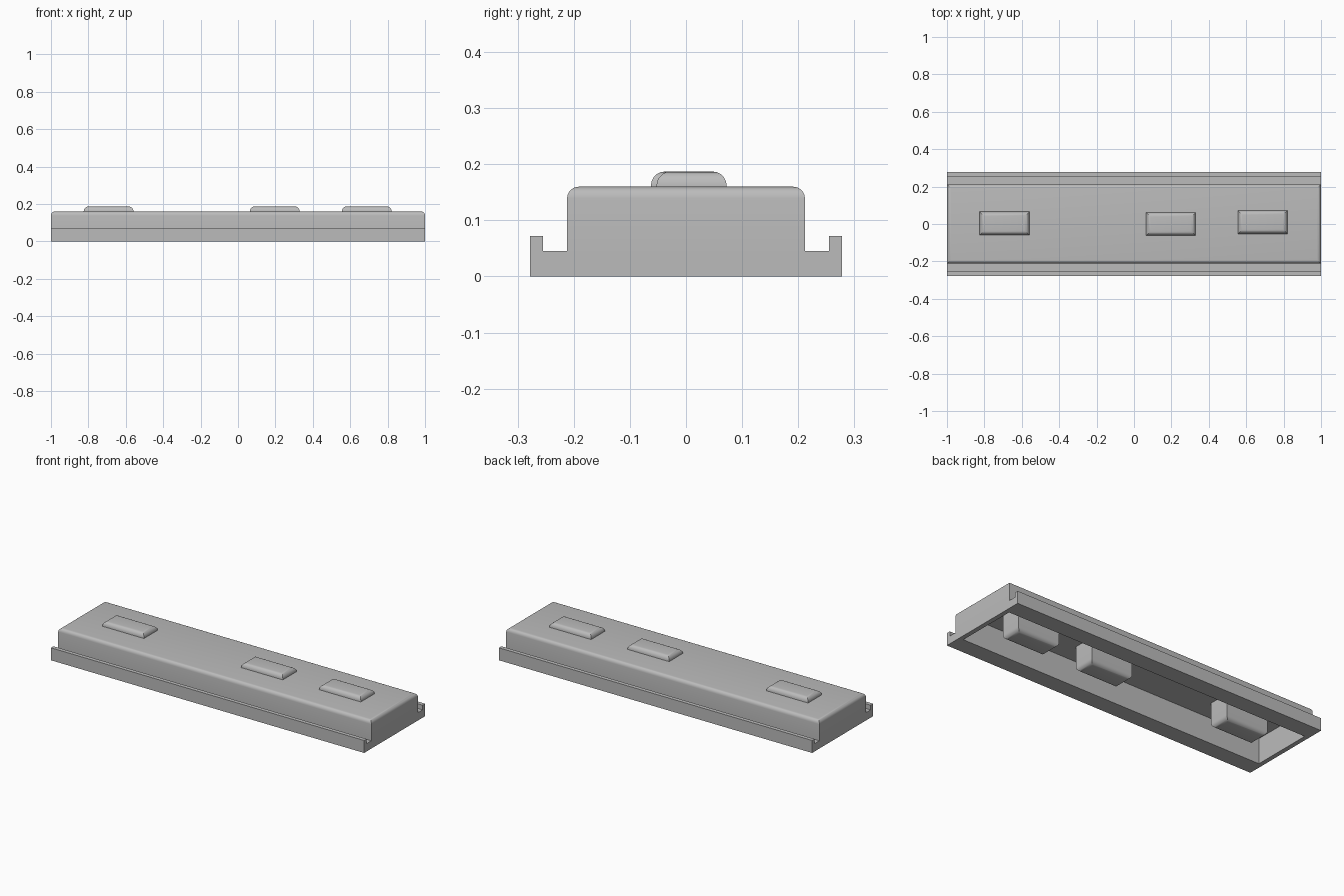
import bpy, bmesh

if "Cube" in bpy.data.objects:
    bpy.data.objects.remove(bpy.data.objects["Cube"])

grey = bpy.data.materials.new("plain grey")
grey.diffuse_color = (0.5, 0.5, 0.5, 1)
grey.use_nodes = True
grey.node_tree.nodes["Principled BSDF"].inputs["Base Color"].default_value = grey.diffuse_color


def finish(name, bm, material=grey):
    bmesh.ops.recalc_face_normals(bm, faces=bm.faces[:])
    mesh = bpy.data.meshes.new(name)
    bm.to_mesh(mesh)
    bm.free()
    obj = bpy.data.objects.new(name, mesh)
    bpy.context.collection.objects.link(obj)
    if material:
        mesh.materials.append(material)
    return obj


def smooth(obj):
    bpy.ops.object.select_all(action='DESELECT')
    obj.select_set(True)
    bpy.context.view_layer.objects.active = obj
    bpy.ops.object.shade_smooth_by_angle(angle=0.6)


def box_bmesh(x0, x1, y0, y1, z0, z1):
    bm = bmesh.new()
    bmesh.ops.create_cube(bm, size=1)
    for v in bm.verts:
        v.co = (x1 if v.co.x > 0 else x0,
                y1 if v.co.y > 0 else y0,
                z1 if v.co.z > 0 else z0)
    return bm


# Tray: mirrored half profile with side channels, extruded along x
half = [(0.278, 0), (0.278, 0.072), (0.255, 0.072),
        (0.255, 0.045), (0.212, 0.045), (0.212, 0.16)]
profile = half + [(-y, z) for y, z in reversed(half)]
bm = bmesh.new()
face = bm.faces.new([bm.verts.new((-1, y, z)) for y, z in profile])
ext = bmesh.ops.extrude_face_region(bm, geom=[face])
moved = [g for g in ext["geom"] if isinstance(g, bmesh.types.BMVert)]
bmesh.ops.translate(bm, verts=moved, vec=(2, 0, 0))
bmesh.ops.recalc_face_normals(bm, faces=bm.faces[:])

# Rounded rim around the raised top
rim = [e for e in bm.edges if all(v.co.z > 0.15 for v in e.verts)]
bmesh.ops.bevel(bm, geom=rim, offset=0.021, segments=5, profile=0.5,
                affect='EDGES')
tray = finish("tray_shell", bm)

# Underside hollow
cutter = finish("hollow_cutter",
                box_bmesh(-0.974, 0.974, -0.18, 0.18, -0.1, 0.146), None)
cutter.hide_render = True
cutter.hide_set(True)
cut = tray.modifiers.new("hollow", 'BOOLEAN')
cut.operation = 'DIFFERENCE'
cut.solver = 'EXACT'
cut.object = cutter
smooth(tray)

# Pads passing through the top, rounded along top and bottom edges
for i, (x, y) in enumerate([(-0.692, 0.003), (0.197, 0.0), (0.688, 0.01)], 1):
    bm = box_bmesh(x - 0.133, x + 0.133, y - 0.0625, y + 0.0625, 0.0, 0.187)
    level = [e for e in bm.edges
             if abs(e.verts[0].co.z - e.verts[1].co.z) < 1e-4]
    bmesh.ops.bevel(bm, geom=level, offset=0.025, segments=5, profile=0.5,
                    affect='EDGES')
    smooth(finish(f"pad_{i}", bm))
